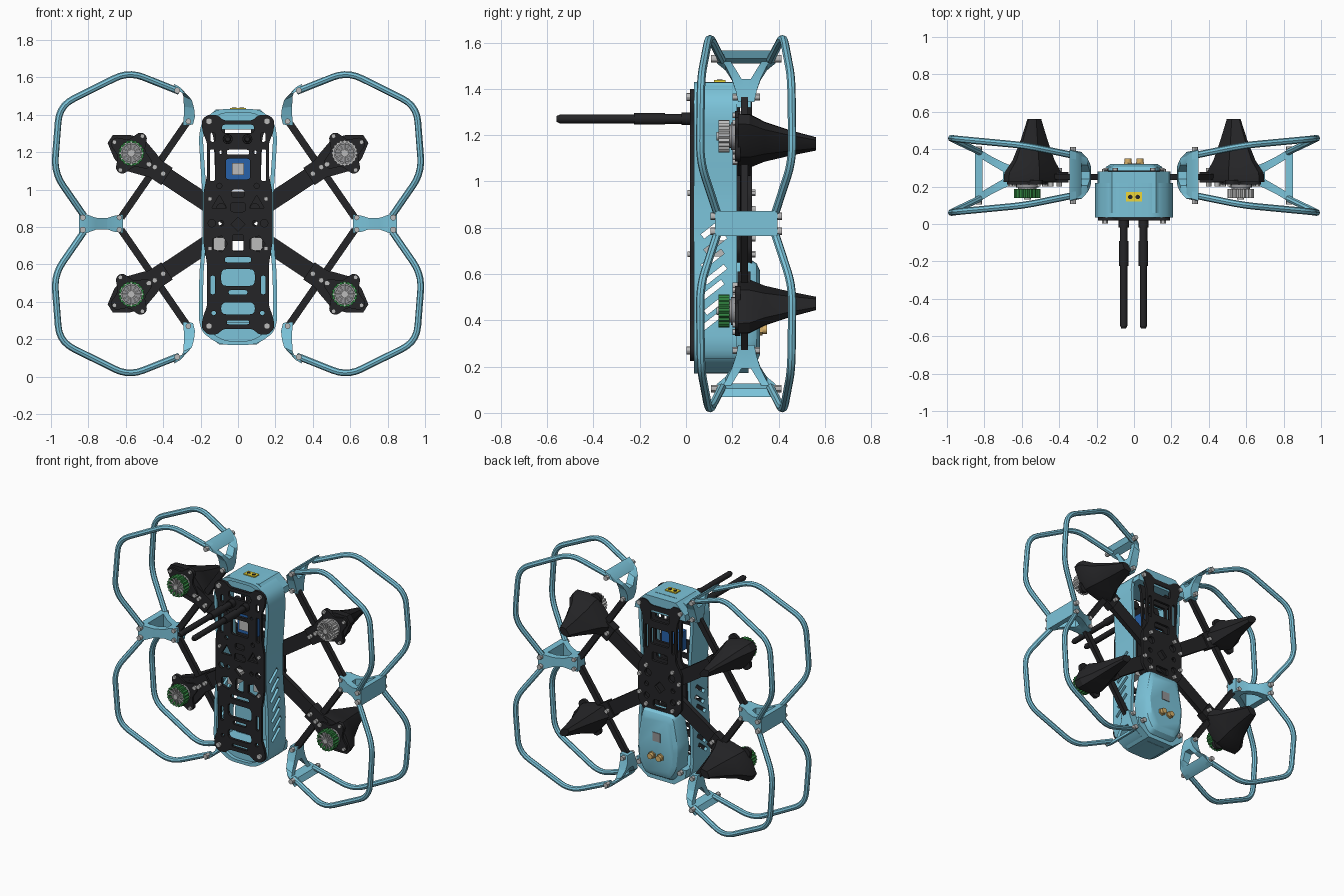
import bpy, bmesh, math
from mathutils import Vector as V, Matrix as M

if "Cube" in bpy.data.objects:
    bpy.data.objects.remove(bpy.data.objects["Cube"])

O = V((0, .26, .8175))            # symmetry centre of the frame
COL = {'blue': (.2, .55, .7), 'black': (.018, .018, .02), 'grey': (.5, .5, .5), 'steel': (.3, .3, .31),
       'green': (.03, .22, .05), 'yellow': (.85, .68, .04), 'gold': (.7, .45, .15), 'navy': (.02, .12, .4)}
MAT = {}
for k, c in COL.items():
    MAT[k] = bpy.data.materials.new(k)
    MAT[k].diffuse_color = (*c, 1)

def add(name, bm, color, mirror=''):
    bmesh.ops.remove_doubles(bm, verts=bm.verts, dist=1e-5)
    bmesh.ops.recalc_face_normals(bm, faces=bm.faces)
    bmesh.ops.translate(bm, verts=bm.verts, vec=-O)
    me = bpy.data.meshes.new(name)
    bm.to_mesh(me)
    bm.free()
    me.materials.clear()
    me.materials.append(MAT[color])
    ob = bpy.data.objects.new(name, me)
    ob.location = O
    bpy.context.collection.objects.link(ob)
    if mirror:
        m = ob.modifiers.new('mirror', 'MIRROR')
        m.use_axis = ['x' in mirror, 'y' in mirror, 'z' in mirror]
        m.use_mirror_merge = False
    return ob

def fillet(pts, r, closed=False, n=4):
    pts, out = [V(p) for p in pts], []
    for i, p in enumerate(pts):
        if not closed and i in (0, len(pts) - 1):
            out.append(p)
            continue
        u, w = pts[i - 1] - p, pts[(i + 1) % len(pts)] - p
        d = min(r, u.length * .45, w.length * .45)
        s, e = p + u.normalized() * d, p + w.normalized() * d
        out += [s * (1 - t) ** 2 + p * 2 * t * (1 - t) + e * t * t for t in [k / n for k in range(n + 1)]]
    return out

def curve_bm(splines, closed, **props):
    cu = bpy.data.curves.new('tmp', 'CURVE')
    for k, v in props.items():
        setattr(cu, k, v)
    for pts in splines:
        sp = cu.splines.new('POLY')
        sp.points.add(len(pts) - 1)
        sp.use_cyclic_u = closed
        for q, p in zip(sp.points, pts):
            q.co = (p[0], p[1], p[2] if len(p) > 2 else 0, 1)
    ob = bpy.data.objects.new('tmp', cu)
    bpy.context.collection.objects.link(ob)
    me = bpy.data.meshes.new_from_object(ob.evaluated_get(bpy.context.evaluated_depsgraph_get()))
    bm = bmesh.new()
    bm.from_mesh(me)
    bpy.data.objects.remove(ob)
    return bm

def plate(name, outline, holes, y0, y1, color, mirror=''):
    bm = curve_bm([outline] + holes, True, dimensions='2D', fill_mode='BOTH', extrude=(y1 - y0) / 2)
    bm.transform(M.Translation((0, (y0 + y1) / 2, 0)) @ M.Rotation(math.pi / 2, 4, 'X'))
    return add(name, bm, color, mirror)

def both(half):                   # right half outline, top to bottom -> full outline
    return [(x, z) for x, z in half] + [(-x, z) for x, z in reversed(half)]

def rect(x, z, w, h, r=.015):
    return fillet([(x - w, z - h), (x + w, z - h), (x + w, z + h), (x - w, z + h)], r, True, 3)

def ngon(x, z, r, n=16, r2=None, a=0):
    return [(x + q * math.cos(a + i * math.tau / n), z + q * math.sin(a + i * math.tau / n))
            for i in range(n) for q in [r2 if r2 and i % 2 else r]]

def pair(f, x, *a):
    return [f(x, *a), f(-x, *a)]

def cyl(bm, x, z, y0, y1, r, n=16, r2=None):
    mat = M.Translation((x, (y0 + y1) / 2, z)) @ M.Rotation(math.pi / 2, 4, 'X')
    bmesh.ops.create_cone(bm, cap_ends=True, segments=n, radius1=r, radius2=r if r2 is None else r2, depth=y1 - y0, matrix=mat)

def box(bm, c, s, rot=None):
    bmesh.ops.create_cube(bm, size=1, matrix=M.Translation(c) @ (rot or M()) @ M.Diagonal((*s, 1)))

def loft(bm, rings):
    vs = [[bm.verts.new(p) for p in r] for r in rings]
    n = len(vs[0])
    for a, b in zip(vs, vs[1:]):
        for i in range(n):
            bm.faces.new((a[i], a[(i + 1) % n], b[(i + 1) % n], b[i]))
    bm.faces.new(vs[0])
    bm.faces.new(vs[-1])

# body shell: hollow wall with slanted side vents
half = [(.12, 1.43), (.195, 1.36), (.21, 1.28), (.2, 1.12), (.188, .95), (.19, .75), (.207, .55), (.21, .3), (.19, .235), (.1, .17)]
inner = [(x - .022, z + (.02 if z < .4 else -.02 if z > 1.3 else 0)) for x, z in half]
shell = plate('body_shell', fillet(both(half), .05, True), [fillet(both(inner), .05, True)], .035, .22, 'blue')
bm = bmesh.new()
for i in range(7):
    box(bm, (0, .115 + .012 * (i % 2), .4 + i * .066), (.6, .11, .024), M.Rotation(math.radians(38), 4, 'X'))
cut = add('vent_cutter', bm, 'grey')
mod = shell.modifiers.new('vents', 'BOOLEAN')
mod.object, mod.solver = cut, 'EXACT'
shell.data = bpy.data.meshes.new_from_object(shell.evaluated_get(bpy.context.evaluated_depsgraph_get()))
shell.modifiers.clear()
bpy.data.objects.remove(cut)

# solid ends of the body
plate('top_cap', both([(.118, 1.428), (.188, 1.36), (.195, 1.32)]), [], .06, .28, 'blue')
plate('bottom_cap', both([(.19, .29), (.185, .235), (.1, .172)]), [], .06, .27, 'blue')

# front plate with its cut-outs
half = [(.08, 1.37), (.11, 1.4), (.165, 1.4), (.195, 1.37), (.19, 1.31), (.165, 1.25), (.165, 1.08), (.185, .98),
        (.185, .72), (.165, .6), (.165, .38), (.19, .31), (.195, .26), (.165, .225), (.11, .225), (.08, .255)]
holes = [rect(0, 1.325, .085, .022), rect(0, 1.11, .065, .055), ngon(0, .815, .038, 4), rect(0, .715, .03, .045),
         rect(0, .53, .09, .045, .03), rect(0, .365, .09, .032, .03), rect(0, .45, .05, .012), rect(0, .98, .035, .02),
         rect(0, 1.2, .06, .013), rect(0, .29, .06, .01), rect(0, .905, .04, .024), rect(0, .625, .07, .014)]
holes += pair(rect, .137, 1.13, .014, .085) + pair(rect, .135, .49, .012, .05) + pair(rect, .135, 1.28, .012, .025)
holes += pair(ngon, .1, .925, .045, 3, None, math.pi / 2) + pair(ngon, .1, .71, .045, 5) + pair(ngon, .14, .82, .02)
holes += pair(ngon, .09, .82, .014) + pair(ngon, .1, 1.02, .014) + pair(ngon, .13, .34, .012) + pair(ngon, .09, 1.2, .01)
plate('front_plate', fillet(both(half), .02, True), holes, .018, .037, 'black')

# two rear plates that clamp the arms
half = [(.07, 1.37), (.1, 1.4), (.15, 1.4), (.165, 1.37), (.13, 1.28), (.12, 1.02), (.165, .94), (.165, .7), (.12, .64)]
holes = [rect(0, 1.3, .07, .035), rect(0, 1.16, .07, .055), rect(0, 1.02, .06, .03), ngon(0, .8175, .04, 4), rect(0, .7, .05, .025)]
holes += pair(rect, .1, 1.15, .011, .08) + pair(ngon, .09, .9, .025) + pair(ngon, .1, .74, .02) + pair(ngon, .1, .82, .016)
for nm, y in (('rear_plate_inner', .215), ('rear_plate_outer', .268)):
    plate(nm, fillet(both(half), .02, True), holes, y, y + .018, 'black')

# rear electronics box with ports
half = [(.125, .665), (.165, .44), (.15, .28), (.1, .2)]
def ring(s, y):
    return [(x * s, y, .43 + (z - .43) * s) for x, z in fillet(both(half), .03, True, 3)]
bm = bmesh.new()
loft(bm, [ring(1, .2), ring(1, .275), ring(.92, .305), ring(.78, .32)])
add('rear_box', bm, 'blue')
bm = bmesh.new()
box(bm, (0, .32, .49), (.06, .008, .06))
add('rear_box_window', bm, 'steel')
bm = bmesh.new()
for x in (-.032, .032):
    cyl(bm, x, .36, .31, .33, .026, 6)
    cyl(bm, x, .36, .33, .35, .019)
add('antenna_ports', bm, 'gold')

# power connector on top
bm = bmesh.new()
box(bm, (0, .145, 1.427), (.085, .05, .02))
add('power_connector', bm, 'yellow')
bm = bmesh.new()
for x in (-.02, .02):
    bmesh.ops.create_cone(bm, cap_ends=True, segments=12, radius1=.012, radius2=.012, depth=.01, matrix=M.Translation((x, .145, 1.435)))
add('connector_pins', bm, 'black')

# inner electronics
bm = bmesh.new()
box(bm, (0, .13, 1.1), (.15, .06, .13))
add('receiver_board', bm, 'navy')
bm = bmesh.new()
box(bm, (0, .085, 1.11), (.065, .05, .065))
for x in (-.1, .1):
    box(bm, (x, .12, .71), (.06, .1, .07))
add('components', bm, 'grey')

# antennas
for nm, x in (('antenna_left', -.055), ('antenna_right', .05)):
    bm = bmesh.new()
    cyl(bm, x, 1.27, -.02, .08, .027)
    cyl(bm, x, 1.27, -.11, -.02, .021)
    cyl(bm, x, 1.27, -.225, -.09, .025)
    cyl(bm, x, 1.27, -.545, -.225, .019)
    cyl(bm, x, 1.27, -.56, -.545, .019, 16, .012)
    add(nm, bm, 'black')

# arms with motor pads, and thin braces
def strip(a, b, w):
    a, b = V(a), V(b)
    n = (b - a).normalized().orthogonal() * w
    return [a + n, b + n, b - n, a - n]
MX, MZ = .57, 1.195
plate('arms', strip((0, .8175), (MX, MZ), .046), [], .234, .267, 'black', 'xz')
plate('braces', strip((.262, 1.375), (.625, .85), .019), [], .238, .268, 'black', 'xz')
plate('arm_cross_plates', strip((.38, 1.07), (.5, 1.15), .055), [], .222, .278, 'black', 'xz')
lobes = []
for k in range(4):
    a = math.radians(33 + 90 * k)
    for da, r in ((-.22, .118), (0, .126), (.22, .118), (math.pi / 4, .072)):
        lobes.append((MX + r * math.cos(a + da), MZ + r * math.sin(a + da)))
plate('motor_pads', fillet(lobes, .02, True, 3), [], .212, .236, 'black', 'xz')

# tapered landing legs behind each motor
d, c = V((.84, .545)), V((-.545, .84))
prof = [(1, .25), (.55, .75), (.1, 1), (-.5, .7), (-1, .4), (-1, -.4), (-.5, -.7), (.1, -1), (.55, -.75), (1, -.25)]
rings = []
for y, L, W, cx, cz in ((.225, .165, .1, .545, 1.18), (.275, .16, .1, .545, 1.18), (.34, .118, .075, .54, 1.175),
                        (.45, .075, .048, .536, 1.168), (.562, .038, .026, .534, 1.163)):
    rings.append([(p.x, y, p.y) for p in [V((cx, cz)) + d * (a * L) + c * (b * W) for a, b in prof]])
bm = bmesh.new()
loft(bm, rings)
add('landing_legs', bm, 'black', 'xz')

# motors: toothed bell, spokes and stator
for nm, sx, z, col in (('upper_left', -1, MZ, 'green'), ('upper_right', 1, MZ, 'grey'),
                       ('lower_left', -1, 2 * O.z - MZ, 'green'), ('lower_right', 1, 2 * O.z - MZ, 'green')):
    x = sx * MX
    plate('motor_bell_' + nm, ngon(x, z, .071, 40, .064), [ngon(x, z, .056, 24)], .14, .188, col)
    bm = bmesh.new()
    for k in range(12):
        a = k * math.tau / 12
        box(bm, (x + .04 * math.cos(a), .146, z + .04 * math.sin(a)), (.045, .012, .007), M.Rotation(-a, 4, 'Y'))
    cyl(bm, x, z, .132, .16, .018)
    add('motor_spokes_' + nm, bm, 'grey')
    bm = bmesh.new()
    cyl(bm, x, z, .16, .2, .05, 24)
    cyl(bm, x, z, .195, .214, .06, 24)
    add('motor_stator_' + nm, bm, 'steel')

# propeller guard rails
path = [(.315, .365, 1.525), (.585, .42, 1.632), (.955, .455, 1.448), (.983, .46, 1.09), (.825, .385, .862)]
bm = curve_bm([fillet(path, .085, False, 5)], False, dimensions='3D', bevel_depth=.018, bevel_resolution=2, use_fill_caps=True)
add('guard_rails', bm, 'blue', 'xyz')

# forked guard mounts: stations are (x, z, nx, nz, half thickness, outer y, inner y)
def mount(name, st, mirror):
    bm = bmesh.new()
    def sect(s, a, b):
        x, z, nx, nz, t = s[:5]
        return [(x + nx * t * k, O.y + y, z + nz * t * k) for y, k in ((a, -1), (a, 1), (b, 1), (b, -1))]
    for sg in (1, -1):
        loft(bm, [sect(s, sg * s[6], sg * s[5]) for s in st])
    loft(bm, [sect(s, -s[5] * .98, s[5] * .98) for s in st[:2]])
    loft(bm, [sect(s, -s[5], s[5]) for s in st[-3:]])
    add(name, bm, 'blue', mirror)
mount('corner_mounts', [(.335, 1.548, .45, .89, .02, .135, .09), (.295, 1.528, .6, .8, .024, .125, .085), (.27, 1.49, .9, .4, .025, .09, .055),
                        (.262, 1.44, 1, .1, .027, .062, .02), (.26, 1.39, 1, 0, .03, .045, 0), (.268, 1.345, 1, -.1, .027, .035, 0)], 'xz')
mount('side_mounts', [(.85, .8175, 0, 1, .054, .135, .1), (.81, .8175, 0, 1, .05, .13, .085), (.76, .8175, 0, 1, .032, .1, .055),
                      (.7, .8175, 0, 1, .03, .07, .02), (.665, .8175, 0, 1, .042, .055, 0), (.615, .8175, 0, 1, .05, .042, 0)], 'x')

# screws on plates, arms, pads and guards
bm = bmesh.new()
for x, z, y0, y1, r in ((.155, 1.365, .003, .03, .017), (.155, 1.365, .27, .295, .016), (.1, .95, .27, .3, .014), (.15, .88, .27, .3, .014),
                        (.15, .95, .006, .03, .012), (.4, 1.085, .2, .3, .014), (.475, 1.135, .2, .3, .014), (.445, 1.12, .2, .3, .014),
                        (.325, 1.53, .108, .14, .016), (.325, 1.53, .38, .412, .016), (.265, 1.365, .2, .32, .015),
                        (.83, .85, .105, .14, .016), (.83, .85, .38, .415, .016), (.635, .85, .2, .32, .014)):
    cyl(bm, x, z, y0, y1, r, 12)
for k in range(4):
    a = math.radians(33 + 90 * k)
    cyl(bm, MX + .108 * math.cos(a), MZ + .108 * math.sin(a), .2, .23, .012, 12)
add('screws', bm, 'grey', 'xz')

# smooth shading with sharp edges kept
for ob in bpy.context.scene.objects:
    ob.select_set(True)
    bpy.context.view_layer.objects.active = ob
bpy.ops.object.shade_smooth_by_angle()

for m in bpy.data.materials:
    if m.users and not m.is_grease_pencil:
        m.use_nodes = True
        m.node_tree.nodes["Principled BSDF"].inputs["Base Color"].default_value = m.diffuse_color
